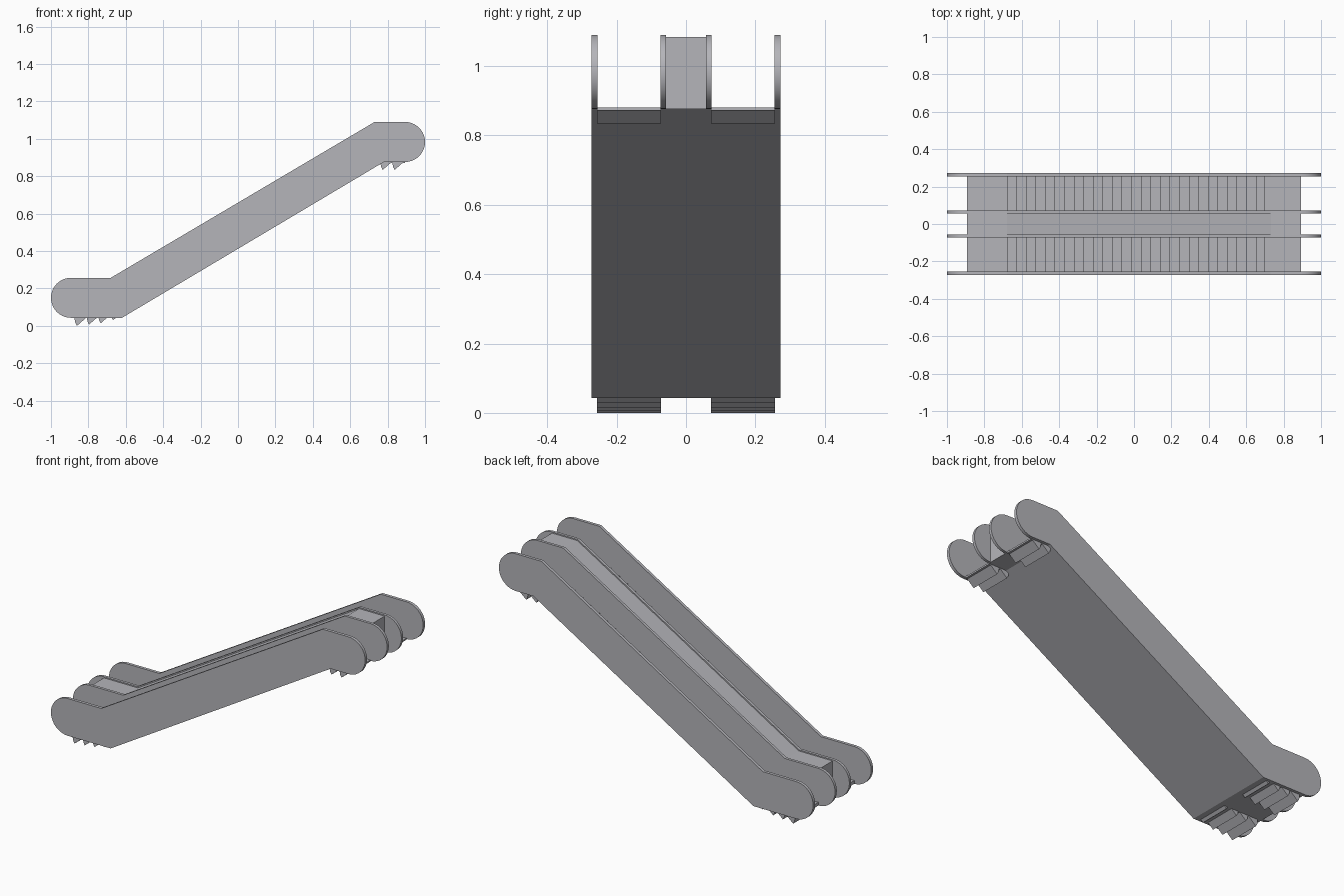
import bpy, math

if "Cube" in bpy.data.objects:
    bpy.data.objects.remove(bpy.data.objects["Cube"])

grey = bpy.data.materials.new("lavender_grey")
grey.diffuse_color = (0.46, 0.46, 0.49, 1)
grey.use_nodes = True
grey.node_tree.nodes["Principled BSDF"].inputs["Base Color"].default_value = grey.diffuse_color


def extrude(name, profiles, y0, y1):
    """Extrude closed x/z outlines between two y values into one object."""
    verts, faces = [], []
    for prof in profiles:
        # force counter-clockwise order in x/z
        area = sum(a[0] * b[1] - b[0] * a[1] for a, b in zip(prof, prof[1:] + prof[:1]))
        if area < 0:
            prof = prof[::-1]
        n, o = len(prof), len(verts)
        verts += [(x, y0, z) for x, z in prof] + [(x, y1, z) for x, z in prof]
        faces.append([o + i for i in range(n)])
        faces.append([o + n + i for i in reversed(range(n))])
        for i in range(n):
            j = (i + 1) % n
            faces.append([o + j, o + i, o + n + i, o + n + j])
    mesh = bpy.data.meshes.new(name)
    mesh.from_pydata(verts, [], faces)
    mesh.materials.append(grey)
    ob = bpy.data.objects.new(name, mesh)
    bpy.context.collection.objects.link(ob)
    return ob


def arc(cx, cz, r, a0, a1, n=20):
    return [(cx + r * math.cos(math.radians(a0 + (a1 - a0) * i / n)),
             cz + r * math.sin(math.radians(a0 + (a1 - a0) * i / n))) for i in range(n + 1)]


def box(x0, x1, z0, z1):
    return [(x0, z0), (x1, z0), (x1, z1), (x0, z1)]


# balustrade outline: two level ends with round noses joined by the incline
END, R, LOW, HIGH = 0.893, 0.107, 0.15, 0.983
panel = (arc(-END, LOW, R, 90, 270) + [(-0.62, LOW - R), (0.78, HIGH - R)]
         + arc(END, HIGH, R, -90, 90) + [(0.73, HIGH + R), (-0.68, LOW + R)])

# infill between the two inner balustrades
infill = [(-END, 0.043), (-0.62, 0.043), (0.78, 0.876), (END, 0.876),
          (END, 1.083), (0.732, 1.083), (-0.678, 0.25), (-END, 0.25)]
extrude("centre_infill", [infill], -0.058, 0.058)

# thin underside sheet of each lane
sheet = [(-END, 0.043), (-0.62, 0.043), (0.78, 0.876), (END, 0.876),
         (END, 0.88), (0.77, 0.88), (-0.627, 0.049), (-END, 0.049)]

# step positions (front top corner): sunken lower run, incline, sunken upper run
DEPTH = 0.044
spots = [(-0.873, 0.044), (-0.808, 0.051), (-0.746, 0.058)]
spots += [(-0.68 + i * 0.0512, 0.074 + i * 0.0306) for i in range(27)]
spots += [(0.762, 0.878), (0.826, 0.878)]
wedge = [(0, 0), (0, -0.012), (0.004, -0.03), (0.012, -DEPTH), (0.0625, 0)]
steps = [[(x + dx, z + dz) for dx, dz in wedge] for x, z in spots]

for side, s in (("front", -1), ("back", 1)):
    for kind, a, b in (("outer", 0.255, 0.2725), ("inner", 0.057, 0.073)):
        ob = extrude(f"{side}_{kind}_balustrade", [panel], *sorted((s * a, s * b)))
        for p in ob.data.polygons:
            p.use_smooth = True
        bpy.ops.object.select_all(action='DESELECT')
        ob.select_set(True)
        bpy.context.view_layer.objects.active = ob
        bpy.ops.object.shade_smooth_by_angle(angle=math.radians(25))
    lane = sorted((s * 0.072, s * 0.256))
    extrude(f"{side}_underside", [sheet], *lane)
    extrude(f"{side}_steps", steps, *lane)
    extrude(f"{side}_lower_landing", [box(-END, -0.677, 0.0435, 0.062)], *lane)
    extrude(f"{side}_upper_landing", [box(0.695, END, 0.871, 0.8805)], *lane)
